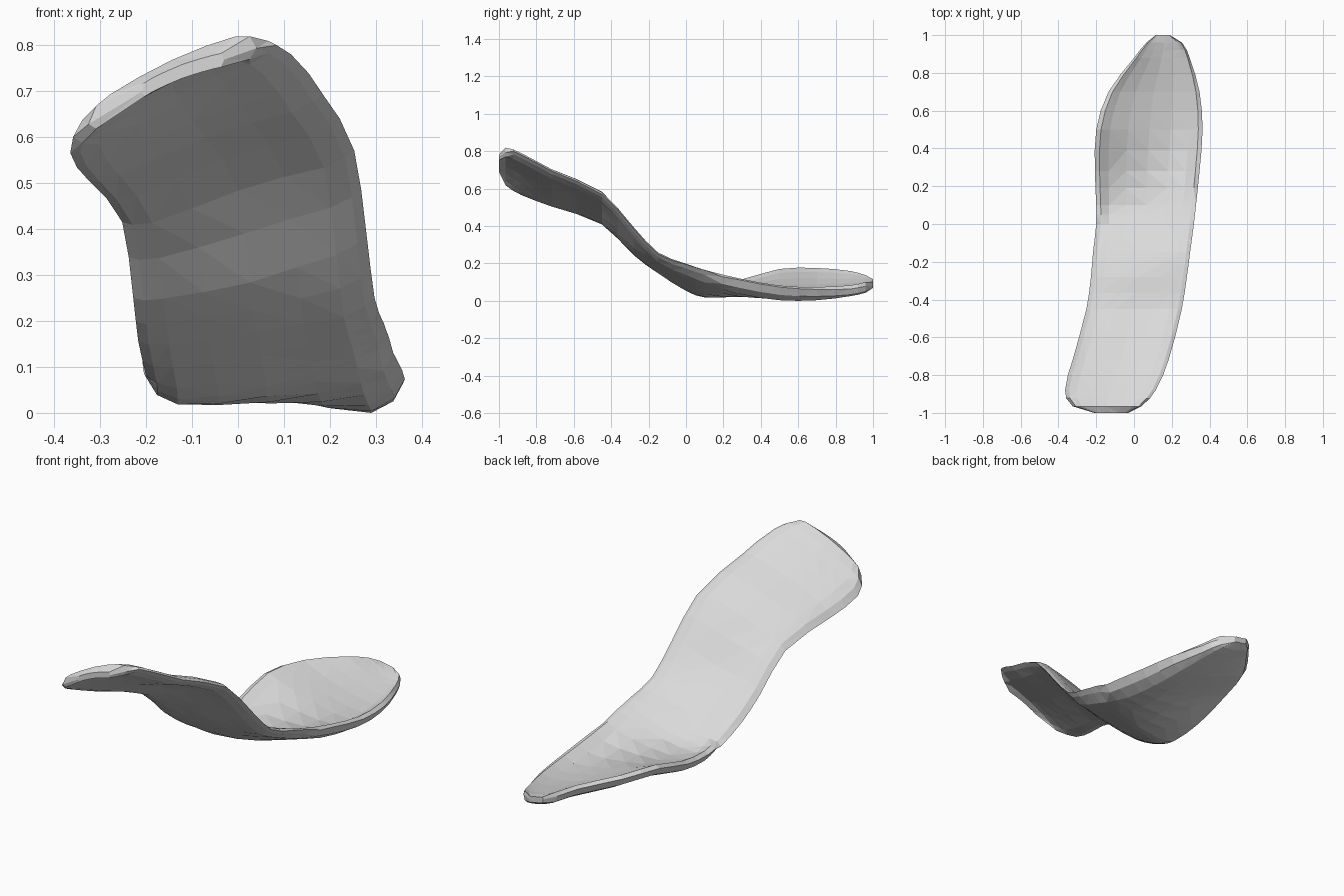
import bpy, bmesh

if "Cube" in bpy.data.objects:
    bpy.data.objects.remove(bpy.data.objects["Cube"])

# Stations along the insole: y, left x, right x, then top height at five places across
STATIONS = [
    (-1.00, -0.21, -0.03, 0.725, 0.74, 0.77, 0.79, 0.795),
    (-0.965, -0.325, 0.04, 0.655, 0.695, 0.77, 0.82, 0.82),
    (-0.88, -0.365, 0.115, 0.61, 0.635, 0.725, 0.79, 0.79),
    (-0.72, -0.325, 0.183, 0.55, 0.57, 0.65, 0.705, 0.705),
    (-0.45, -0.252, 0.253, 0.46, 0.465, 0.535, 0.585, 0.58),
    (-0.28, -0.228, 0.28, 0.295, 0.30, 0.335, 0.395, 0.395),
    (-0.15, -0.217, 0.297, 0.20, 0.20, 0.225, 0.26, 0.26),
    (0.00, -0.20, 0.317, 0.125, 0.105, 0.135, 0.19, 0.205),
    (0.10, -0.20, 0.328, 0.105, 0.07, 0.088, 0.15, 0.175),
    (0.28, -0.207, 0.347, 0.125, 0.09, 0.072, 0.09, 0.14),
    (0.50, -0.20, 0.363, 0.185, 0.15, 0.088, 0.055, 0.10),
    (0.70, -0.135, 0.347, 0.19, 0.155, 0.09, 0.055, 0.088),
    (0.88, 0.00, 0.295, 0.17, 0.145, 0.098, 0.077, 0.09),
    (0.96, 0.065, 0.255, 0.145, 0.13, 0.105, 0.095, 0.105),
    (1.00, 0.115, 0.19, 0.13, 0.125, 0.12, 0.115, 0.11),
]
ACROSS = (0.0, 0.13, 0.5, 0.87, 1.0)
TOP = (0.045, 0.13, 0.3, 0.5, 0.7, 0.87, 0.96)
THICK = 0.05


def smooth(xs, vs, x):
    """Smooth curve through the points (xs, vs), read at x."""
    def slope(i):
        a, b = max(i - 1, 0), min(i + 1, len(xs) - 1)
        return (vs[b] - vs[a]) / (xs[b] - xs[a])

    i = 0
    while i < len(xs) - 2 and x > xs[i + 1]:
        i += 1
    h = xs[i + 1] - xs[i]
    t = (x - xs[i]) / h
    return ((2 * t**3 - 3 * t**2 + 1) * vs[i] + (t**3 - 2 * t**2 + t) * h * slope(i)
            + (3 * t**2 - 2 * t**3) * vs[i + 1] + (t**3 - t**2) * h * slope(i + 1))


def section(row, thick):
    """Closed cross-section: left rim, top, right rim, underside."""
    y, lx, rx, *zs = row

    def point(f, drop):
        return (lx + f * (rx - lx), y, smooth(ACROSS, zs, f) - drop)

    upper = [(THICK - thick) / 2] * len(TOP)
    lower = [(THICK + thick) / 2] * len(TOP)
    left = right = THICK / 2
    # Front half: the left rim rolls down and the right rim is chamfered from below
    if -0.9 < y < 0.05:
        left, upper[0] = 0.043, 0.016
    if -0.95 < y < 0.15:
        right, lower[-1] = 0.008, 0.026
    pts = [point(0, left)]
    pts += [point(f, d) for f, d in zip(TOP, upper)]
    pts += [point(1, right)]
    pts += [point(f, d) for f, d in reversed(list(zip(TOP, lower)))]
    return pts


# Add a halfway station in every long gap
columns = list(zip(*STATIONS))
ys = list(columns[0])
stops = []
for a, b in zip(ys, ys[1:]):
    stops.append(a)
    if b - a > 0.05:
        stops.append((a + b) / 2)
stops.append(ys[-1])
rows = [(y, *(smooth(ys, c, y) for c in columns[1:])) for y in stops]

# Loft the sections, with thinner rounded ends
bm = bmesh.new()
last = len(rows) - 1
rings = [[bm.verts.new(p) for p in section(r, 0.03 if i in (0, last) else THICK)]
         for i, r in enumerate(rows)]
n = len(rings[0])
for a, b in zip(rings, rings[1:]):
    for k in range(n):
        m = (k + 1) % n
        bm.faces.new((a[k], a[m], b[m], b[k]))

# Close both ends with strips joining top and underside
for ring in (rings[0], rings[-1]):
    half = n // 2
    bm.faces.new((ring[0], ring[1], ring[n - 1]))
    for k in range(1, half - 1):
        bm.faces.new((ring[k], ring[k + 1], ring[n - k - 1], ring[n - k]))
    bm.faces.new((ring[half - 1], ring[half], ring[half + 1]))

bmesh.ops.triangulate(bm, faces=bm.faces[:])
bmesh.ops.recalc_face_normals(bm, faces=bm.faces[:])

# Rest the lowest point on the ground
low = min(v.co.z for v in bm.verts)
for v in bm.verts:
    v.co.z -= low

mesh = bpy.data.meshes.new("curved_insole")
bm.to_mesh(mesh)
bm.free()
insole = bpy.data.objects.new("curved_insole", mesh)
bpy.context.collection.objects.link(insole)

# Plain light grey
grey = bpy.data.materials.new("light grey")
grey.diffuse_color = (0.7, 0.7, 0.7, 1)
grey.use_nodes = True
grey.node_tree.nodes["Principled BSDF"].inputs["Base Color"].default_value = grey.diffuse_color
mesh.materials.append(grey)
